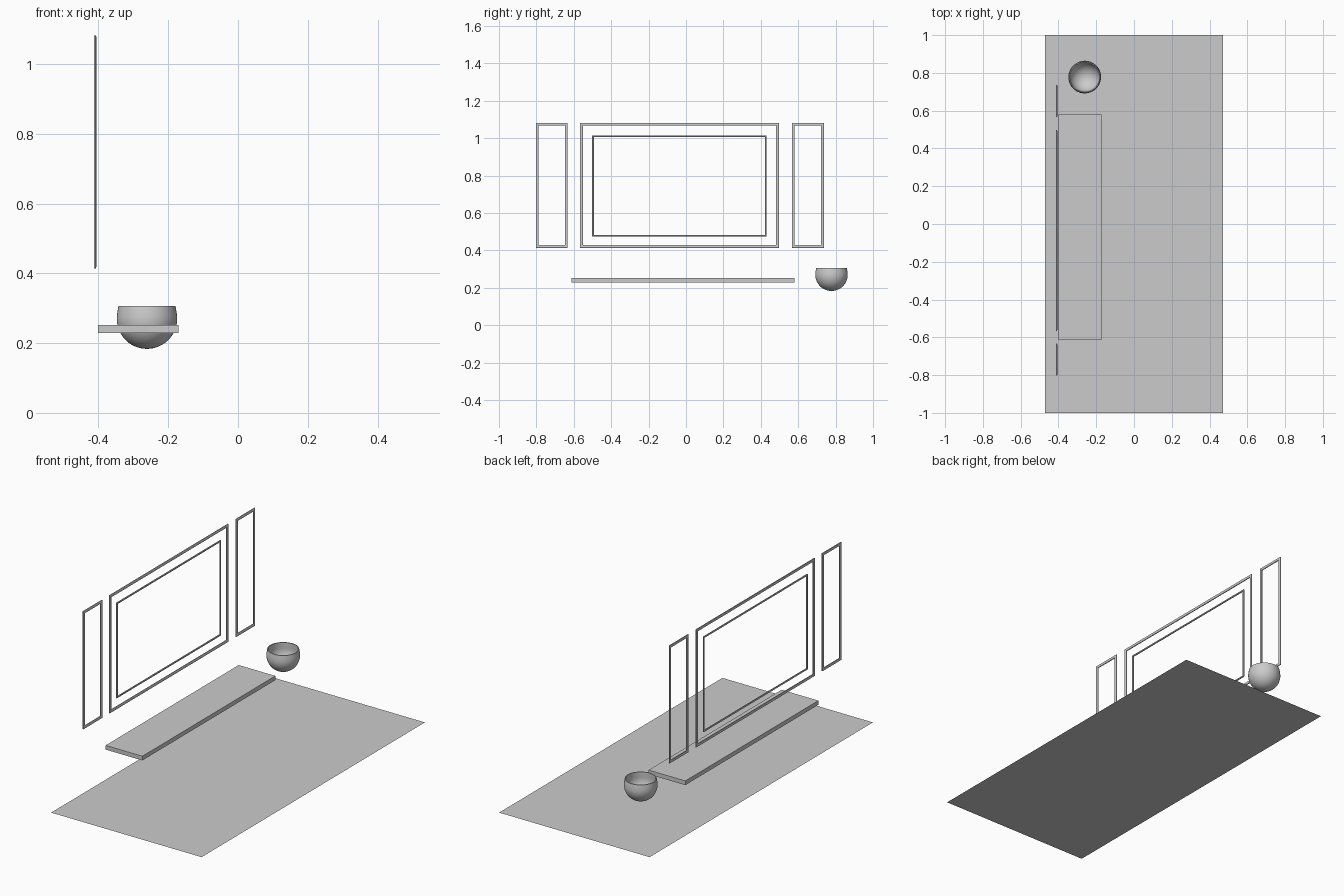
import bpy, bmesh, math

if "Cube" in bpy.data.objects:
    bpy.data.objects.remove(bpy.data.objects["Cube"])


def make_object(name, verts, faces, smooth=False):
    mesh = bpy.data.meshes.new(name)
    mesh.from_pydata(verts, [], faces)
    bm = bmesh.new()
    bm.from_mesh(mesh)
    bmesh.ops.remove_doubles(bm, verts=bm.verts, dist=1e-5)
    bmesh.ops.recalc_face_normals(bm, faces=bm.faces)
    bm.to_mesh(mesh)
    bm.free()
    ob = bpy.data.objects.new(name, mesh)
    bpy.context.collection.objects.link(ob)
    if smooth:
        bpy.ops.object.select_all(action='DESELECT')
        ob.select_set(True)
        bpy.context.view_layer.objects.active = ob
        bpy.ops.object.shade_smooth_by_angle(angle=math.radians(35))
    return ob


def wall_frame(name, y0, y1, z0, z1, width):
    """Mitred moulding: sweep a small (inset, depth) profile round a rectangle."""
    back, shoulder, front = -0.4125, -0.408, -0.406
    profile = [(0, back), (0, shoulder), (0.3 * width, front),
               (0.7 * width, front), (width, shoulder), (width, back)]
    n = len(profile)
    verts, faces = [], []
    for cy, cz, sy, sz in ((y0, z0, 1, 1), (y1, z0, -1, 1),
                           (y1, z1, -1, -1), (y0, z1, 1, -1)):
        verts += [(x, cy + sy * d, cz + sz * d) for d, x in profile]
    for c in range(4):
        for i in range(n):
            j, e = (i + 1) % n, (c + 1) % 4
            faces.append((c * n + i, c * n + j, e * n + j, e * n + i))
    return make_object(name, verts, faces)


def lathe(name, profile, cx, cy, sides=48):
    n = len(profile)
    verts, faces = [], []
    for s in range(sides):
        a = 2 * math.pi * s / sides
        verts += [(cx + r * math.cos(a), cy + r * math.sin(a), z) for r, z in profile]
    for s in range(sides):
        e = (s + 1) % sides
        for i in range(n - 1):
            if profile[i][0] == 0:
                faces.append((s * n, s * n + 1, e * n + 1))
            elif profile[i + 1][0] == 0:
                faces.append((s * n + i, s * n + i + 1, e * n + i))
            else:
                faces.append((s * n + i, s * n + i + 1, e * n + i + 1, e * n + i))
    return make_object(name, verts, faces, smooth=True)


# Floor sheet
make_object("floor", [(-.472, -1, 0), (.472, -1, 0), (.472, 1, 0), (-.472, 1, 0)],
            [(0, 1, 2, 3)])

# Wall mouldings: wide panel, inner border and two side panels
wall_frame("centre_panel_frame", -0.566, 0.497, 0.414, 1.082, 0.015)
wall_frame("inner_panel_frame", -0.502, 0.431, 0.475, 1.016, 0.009)
wall_frame("left_panel_frame", -0.803, -0.633, 0.414, 1.082, 0.015)
wall_frame("right_panel_frame", 0.566, 0.737, 0.414, 1.082, 0.015)

# Floating shelf
bpy.ops.mesh.primitive_cube_add(size=1, location=(-0.286, -0.017, 0.2405))
shelf = bpy.context.object
shelf.name = "shelf"
shelf.scale = (0.23, 1.192, 0.024)

# Round bowl: outer curve, thin lip, short neck and inner hollow
outer = [(0 if i == 0 else 0.0865 * math.sin(math.radians(7.5 * i)),
          0.270 - 0.0865 * math.cos(math.radians(7.5 * i))) for i in range(13)]
lip = [(0.0855, 0.285), (0.082, 0.306), (0.077, 0.306), (0.077, 0.284)]
inner = [(0 if i == 10 else 0.078 * math.cos(math.radians(9 * i)),
          0.270 - 0.077 * math.sin(math.radians(9 * i))) for i in range(11)]
lathe("bowl", outer + lip + inner, -0.261, 0.778)
